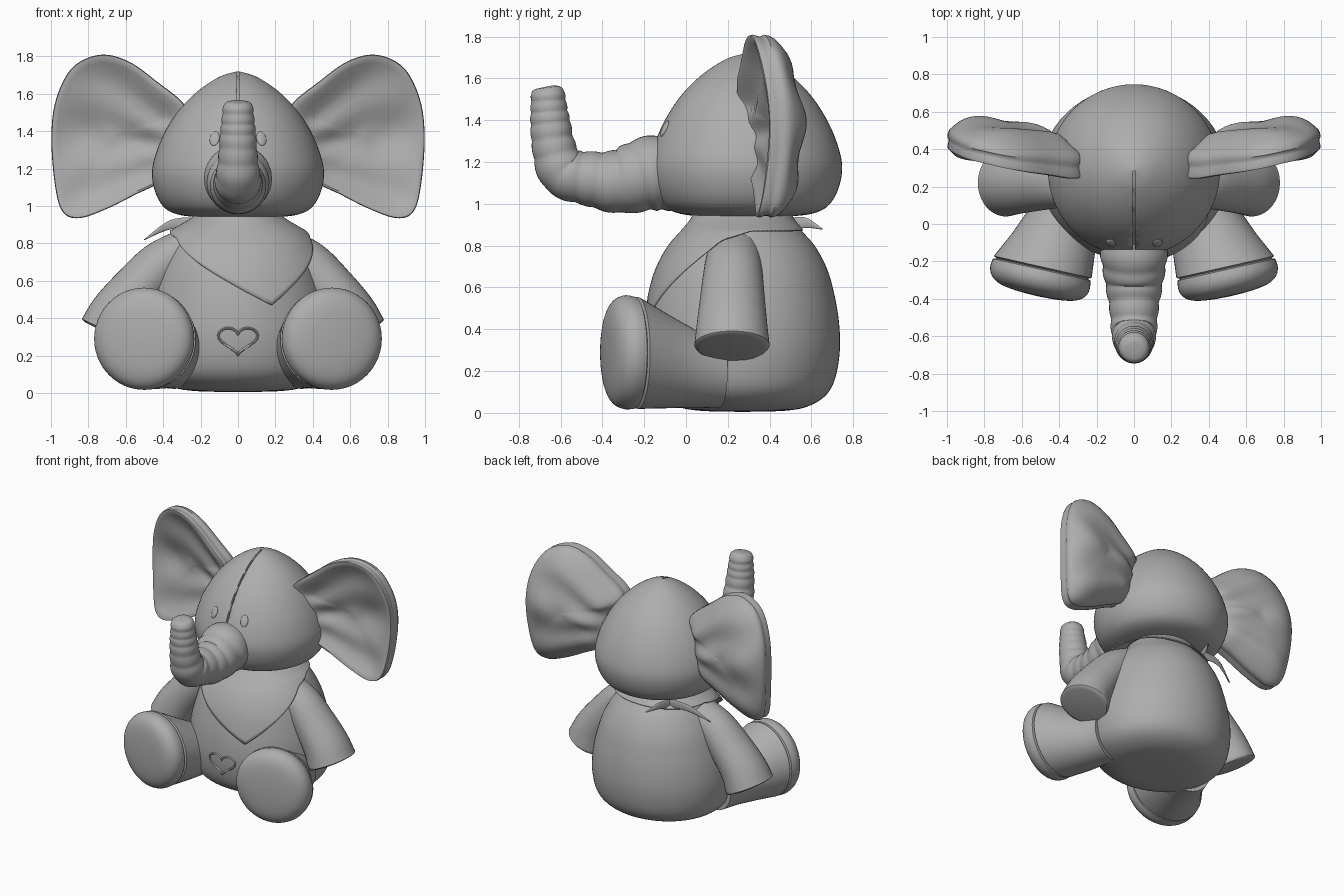
import bpy, bmesh, math
from mathutils import Vector

if "Cube" in bpy.data.objects:
    bpy.data.objects.remove(bpy.data.objects["Cube"], do_unlink=True)

X, Y, Z = Vector((1, 0, 0)), Vector((0, 1, 0)), Vector((0, 0, 1))
TAU = math.tau

plush = bpy.data.materials.new("grey plush")
plush.use_nodes = True
GREY = (0.42, 0.42, 0.42, 1)
plush.diffuse_color = GREY
plush.node_tree.nodes["Principled BSDF"].inputs["Base Color"].default_value = GREY


def clamp(v):
    return max(0, min(1, v))


def spline(rows, steps=6, closed=False):
    """Catmull-Rom interpolation through rows of numbers."""
    n, out = len(rows), []
    pick = (lambda i: rows[i % n]) if closed else (lambda i: rows[max(0, min(n - 1, i))])
    for i in range(n if closed else n - 1):
        for k in range(steps):
            t = k / steps
            out.append([0.5 * (2 * b + (c - a) * t + (2 * a - 5 * b + 4 * c - d) * t * t
                               + (3 * b - a - 3 * c + d) * t ** 3)
                        for a, b, c, d in zip(pick(i - 1), pick(i), pick(i + 1), pick(i + 2))])
    return out if closed else out + [list(rows[-1])]


def select(ob):
    bpy.ops.object.select_all(action='DESELECT')
    ob.select_set(True)
    bpy.context.view_layer.objects.active = ob


def finish(ob):
    ob.data.materials.clear()
    ob.data.materials.append(plush)
    select(ob)
    bpy.ops.object.shade_smooth_by_angle(angle=math.radians(45))
    return ob


def loft(name, rings, caps=True):
    """Skin a list of closed rings of points."""
    bm = bmesh.new()
    vs = [[bm.verts.new(p) for p in ring] for ring in rings]
    for a, b in zip(vs, vs[1:]):
        for i in range(len(a)):
            j = (i + 1) % len(a)
            bm.faces.new((a[i], a[j], b[j], b[i]))
    if caps:
        bm.faces.new(vs[0])
        bm.faces.new(vs[-1])
    bmesh.ops.recalc_face_normals(bm, faces=bm.faces)
    mesh = bpy.data.meshes.new(name)
    bm.to_mesh(mesh)
    bm.free()
    ob = bpy.data.objects.new(name, mesh)
    bpy.context.collection.objects.link(ob)
    return finish(ob)


def sweep(name, rows, u, normal=None, sides=40):
    """Rows are x, y, z, radius along u, radius across u."""
    rings = []
    for i, (x, y, z, a, b) in enumerate(rows):
        n = normal or Vector(rows[min(i + 1, len(rows) - 1)][:3]) - Vector(rows[max(i - 1, 0)][:3])
        v = u.cross(n).normalized()
        rings.append([Vector((x, y, z)) + u * a * math.cos(TAU * k / sides)
                      + v * b * math.sin(TAU * k / sides) for k in range(sides)])
    return loft(name, rings)


# Body, wider than deep towards the base
BODY_Y = 0.27
body_rows = spline([(.01, .005), (.2, .01), (.31, .03), (.395, .08), (.442, .16), (.466, .3),
                    (.46, .45), (.432, .6), (.4, .7), (.345, .8), (.275, .88), (.235, .93), (.22, .97)])


def widen(z):
    return 1.12 - .15 * z


def body_radius(z):
    for (r0, z0), (r1, z1) in zip(body_rows, body_rows[1:]):
        if z0 <= z <= z1:
            return r0 + (r1 - r0) * (z - z0) / (z1 - z0)
    return body_rows[-1][0]


sweep("body", [(0, BODY_Y, z, r * widen(z), r) for r, z in body_rows], X, Z, 64)

# Head with a seam cut from crown to trunk
HEAD_Y = 0.287
head_rows = spline([(.004, 1.72), (.1, 1.69), (.22, 1.61), (.325, 1.5), (.408, 1.36), (.455, 1.22),
                    (.455, 1.12), (.42, 1.025), (.36, .968), (.25, .943), (.05, .938)])
head = sweep("head", [(0, HEAD_Y, z, r, r) for r, z in head_rows], X, Z, 64)
slot = []
for r, z in head_rows:
    if z > 1.3:
        slot.append([(x, HEAD_Y - r * k, 1.2 + (z - 1.2) * k)
                     for x, k in ((-.006, 1.05), (.006, 1.05), (.006, .95), (-.006, .95))])
cutter = loft("seam_cutter", slot)
cutter.hide_render = True
cut = head.modifiers.new("seam", 'BOOLEAN')
cut.operation, cut.solver, cut.object = 'DIFFERENCE', 'EXACT', cutter
select(head)
bpy.ops.object.modifier_apply(modifier="seam")
bpy.data.objects.remove(cutter, do_unlink=True)

# Wrinkled trunk with a rounded tip
trunk_rows = spline([(-.05, 1.15, .18), (-.17, 1.145, .178), (-.32, 1.108, .154), (-.46, 1.12, .13),
                     (-.585, 1.155, .12), (-.632, 1.27, .104), (-.648, 1.38, .096),
                     (-.656, 1.46, .087), (-.661, 1.53, .08)], 11)
trunk = []
for i, (y, z, r) in enumerate(trunk_rows):
    r *= 0.965 + 0.055 * abs(math.sin(math.pi * 12 * i / len(trunk_rows)))
    trunk.append((0, y, z, r, r))
trunk += [(0, -.662, 1.545, .074, .074), (0, -.663, 1.556, .06, .06), (0, -.664, 1.561, .03, .03)]
sweep("trunk", trunk, X)

# Ears: padded, dished at the front, with a seam groove round the rim
outline = spline([(.28, 1.53), (.44, 1.67), (.59, 1.775), (.74, 1.808), (.885, 1.74), (.973, 1.57),
                  (.998, 1.36), (.977, 1.1), (.935, .965), (.845, .935), (.7, .985), (.55, 1.06),
                  (.42, 1.13), (.37, 1.25), (.34, 1.42)], 6, True)
EAR_X, EAR_Z = 0.68, 1.37
sections = [(t / 10, -1) for t in range(10)] + [(.96, -1), (.99, -.85), (1, -.5), (.98, -.1), (.98, .1),
            (1, .5), (.99, .85), (.96, 1)] + [(t / 10, 1) for t in range(9, -1, -1)]


def ear(name, s):
    rings = []
    for t, side in sections:
        ring, t = [], max(t, .01)
        for px, pz in outline:
            x, z = EAR_X + (px - EAR_X) * t, EAR_Z + (pz - EAR_Z) * t
            # The upper inner edge folds forward
            root = max(0, (.8 - x) / .5) ** 1.3 * (.3 + .7 * clamp((z - 1.25) / .35))
            rim = .413 + .1 * (x - .7) - .07 * root - .06 * ((z - 1.35) / .45) ** 2
            dish = .055 * (1 - t * t) if side < 0 else .09 * (1 - t ** 4)
            fold = math.sin(11 * math.atan2(z - 1.3, x - .2)) * math.sin(math.pi * t) * .017
            y = rim + .05 * side * (1 + .3 * root) + dish + fold
            ring.append((s * x, y, z))
        rings.append(ring)
    loft(name, rings)


leg_rows = [(.34, .16, .2, .178), (.38, .04, .212, .186), (.43, -.1, .25, .228), (.488, -.23, .287, .268),
            (.491, -.238, .288, .25), (.494, -.244, .288, .267)]
sole_rows = spline([(.494, -.244, .288, .267), (.503, -.29, .29, .273), (.511, -.335, .29, .254),
                    (.517, -.365, .29, .205), (.52, -.38, .29, .12), (.521, -.385, .29, .01)], 3)[1:]
arm_rows = spline([(.27, .23, .77, .125, .11), (.4, .225, .68, .14, .132), (.53, .222, .54, .156, .142),
                   (.62, .22, .42, .169, .155), (.665, .22, .325, .18, .166)])
arm_rows += [(.669, .22, .317, .172, .16), (.671, .22, .313, .15, .14)]

for side, s, reach in (("left", 1, .945), ("right", -1, 1.03)):
    ear(side + "_ear", s)
    # Legs with stitched soles
    way = Vector((.22 * s, -.975, 0))
    sweep(side + "_leg", [(s * x, y, z, r, r) for x, y, z, r in leg_rows + sole_rows],
          way.cross(Z), way, 48)
    sweep(side + "_arm", [(s * x * reach, y, z, a, b) for x, y, z, a, b in arm_rows], Y)
    # Button eyes
    bpy.ops.mesh.primitive_uv_sphere_add(segments=24, ring_count=12, location=(.125 * s, -.102, 1.36))
    eye = bpy.context.object
    eye.name = side + "_eye"
    eye.scale = (.027, .042, .011)
    eye.rotation_euler = Vector((.125 * s, -.385, .2)).to_track_quat('Z', 'Y').to_euler()
    finish(eye)


# Neckerchief draped over the shoulders
def scarf_hem(phi):
    d = (phi - .37 + math.pi) % TAU - math.pi
    d = d / .95 if d > 0 else -d / 1.4
    return .47 + .36 * min(d, 1) + .045 * clamp((d - 1) / .4)


rings = []
for j in range(17):
    ring = []
    for i in range(96):
        phi = TAU * i / 96 + .37
        z = .955 + (scarf_hem(phi) - .955) * j / 16
        flare = .07 * math.sin(phi) ** 2 * clamp((.95 - z) / .08)
        r = body_radius(z) + .012 + flare
        ring.append((r * widen(z) * math.sin(phi), BODY_Y - r * math.cos(phi), z))
    rings.append(ring)
scarf = loft("neckerchief", rings, caps=False)
scarf.modifiers.new("cloth", 'SOLIDIFY').thickness = 0.008

# Loose tails of the tied neckerchief
for name, rows in (("back_tail", [(-.2, .48, .9), (-.17, .57, .91), (-.12, .65, .88)]),
                   ("side_tail", [(-.2, .48, .91), (-.36, .47, .9), (-.5, .42, .82)])):
    widths = (.03, .025, .003)
    sweep(name, spline([(*p, w, .005) for p, w in zip(rows, widths)]), Z, sides=12)

# Heart stitched on the belly
curve = bpy.data.curves.new("heart", 'CURVE')
curve.dimensions, curve.bevel_depth, curve.bevel_resolution = '3D', .007, 2
line = curve.splines.new('POLY')
line.points.add(59)
line.use_cyclic_u = True
for i, p in enumerate(line.points):
    t = TAU * i / 60
    x = .105 * math.sin(t) ** 3
    z = .287 + .005 * (13 * math.cos(t) - 5 * math.cos(2 * t) - 2 * math.cos(3 * t) - math.cos(4 * t))
    p.co = (x, BODY_Y - math.sqrt(body_radius(z) ** 2 - (x / widen(z)) ** 2), z, 1)
heart = bpy.data.objects.new("belly_heart", curve)
bpy.context.collection.objects.link(heart)
select(heart)
bpy.ops.object.convert(target='MESH')
finish(bpy.context.object)
